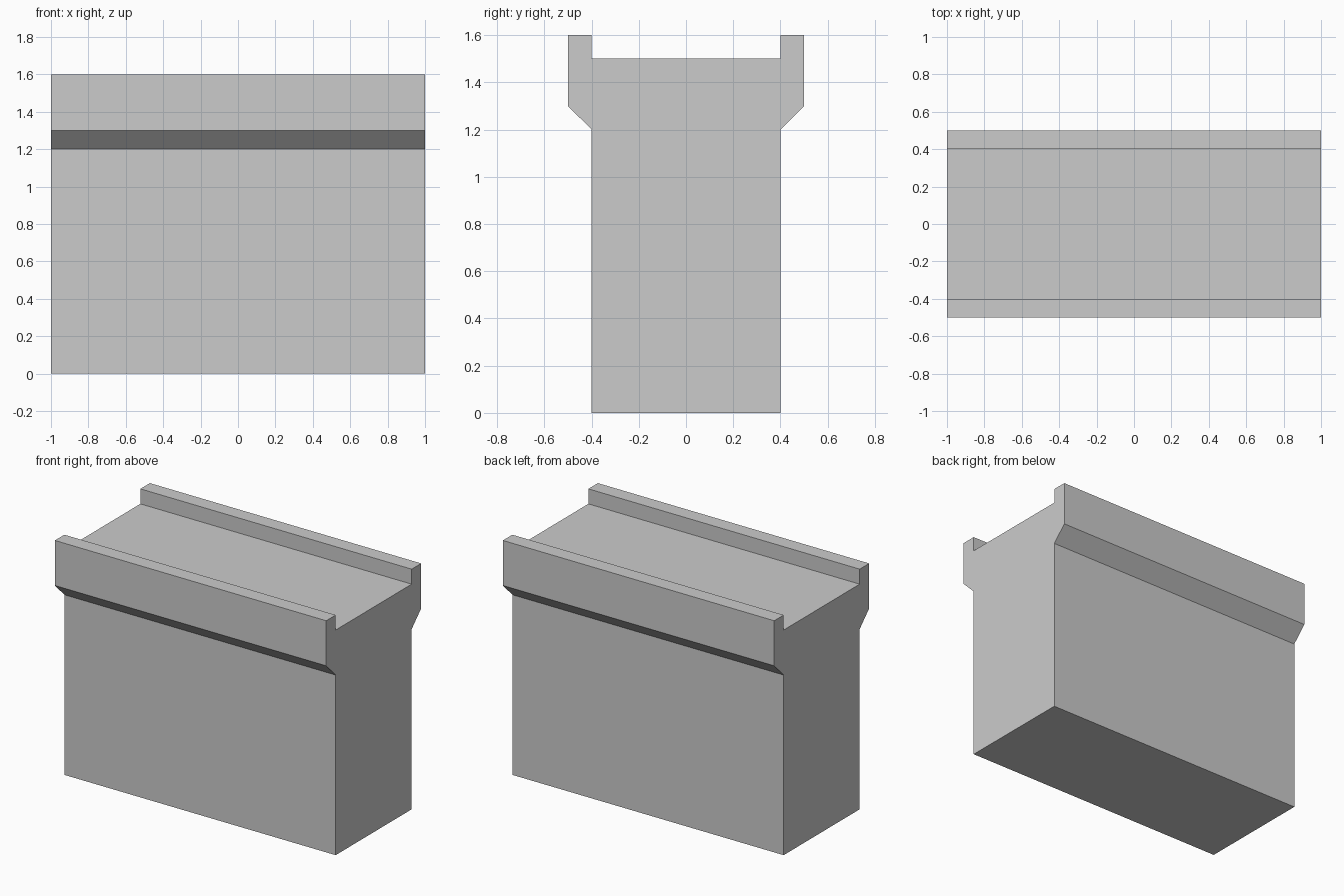
import bpy
import bmesh

if "Cube" in bpy.data.objects:
    bpy.data.objects.remove(bpy.data.objects["Cube"])

LENGTH = 2.0

# Right half of the wall cross-section (y, z), from the base up to the walkway
half = [(0.4, 0.0), (0.4, 1.2), (0.5, 1.3), (0.5, 1.6), (0.4, 1.6), (0.4, 1.5)]
profile = half + [(-y, z) for y, z in reversed(half)]

# Wall with flared parapets: extrude the mirrored profile along x
bm = bmesh.new()
verts = [bm.verts.new((-LENGTH / 2, y, z)) for y, z in profile]
end_cap = bm.faces.new(verts)
extruded = bmesh.ops.extrude_face_region(bm, geom=[end_cap], use_keep_orig=True)
moved = [g for g in extruded["geom"] if isinstance(g, bmesh.types.BMVert)]
bmesh.ops.translate(bm, verts=moved, vec=(LENGTH, 0, 0))
bmesh.ops.recalc_face_normals(bm, faces=bm.faces[:])

mesh = bpy.data.meshes.new("wall_section")
bm.to_mesh(mesh)
bm.free()
wall = bpy.data.objects.new("wall_section", mesh)
bpy.context.collection.objects.link(wall)
